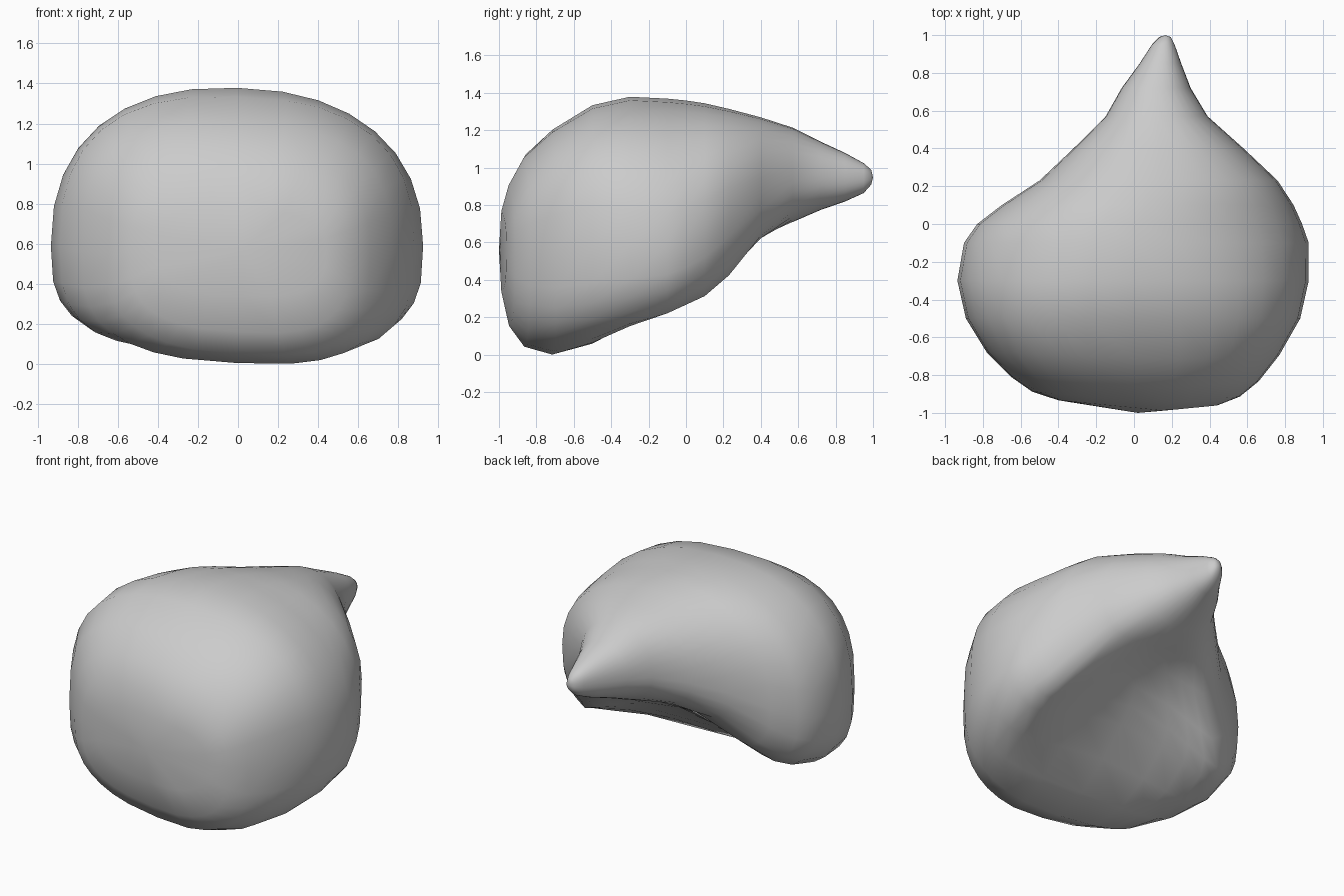
import bpy, bmesh, math

if "Cube" in bpy.data.objects:
    bpy.data.objects.remove(bpy.data.objects["Cube"])

# Cross-sections from front to tip: y, left x, right x, widest z, top z
OUTLINE = [
    (-.988, -.40, .44, .58, .79), (-.95, -.54, .56, .57, .93),
    (-.87, -.65, .66, .56, 1.08), (-.72, -.78, .77, .57, 1.215),
    (-.50, -.89, .88, .60, 1.345), (-.30, -.935, .925, .60, 1.39),
    (-.10, -.90, .925, .60, 1.38), (.00, -.83, .89, .63, 1.37),
    (.10, -.70, .845, .68, 1.355), (.23, -.50, .76, .78, 1.325),
    (.40, -.32, .58, .87, 1.28), (.57, -.15, .39, .93, 1.225),
    (.72, -.065, .30, .95, 1.15), (.85, .03, .25, .955, 1.09),
    (.95, .095, .215, .96, 1.035), (.99, .135, .195, .955, 1.0)]
# Underside height at the left lobe, middle hollow and right lobe
UNDERSIDE = [
    (.36, .35, .34), (.20, .17, .15), (.11, .06, .04), (.06, .015, .00),
    (.06, .08, .02), (.09, .23, .07), (.15, .38, .14), (.20, .46, .19),
    (.32, .53, .23), (.53, .61, .33), (.66, .66, .57), (.74, .72, .72),
    (.795, .785, .785), (.83, .83, .83), (.875, .875, .875), (.92, .92, .92)]
SIDES = 32


def power(v, e):
    return math.copysign(abs(v) ** e, v)


def section(outline, under):
    y, xl, xr, zm, zt = outline
    l, m, r = under
    # boxier towards the front, rounder towards the tip
    front = max(0, min(1, (-y - .2) / .5))
    body = max(0, min(1, (.6 - y) / .6))
    upper, lower = 2.2 + .6 * front, 2.2 + .9 * body
    pts = []
    for i in range(SIDES):
        a = 2 * math.pi * i / SIDES
        e = 2 / (upper if math.sin(a) >= 0 else lower)
        t, s = power(math.cos(a), e), power(math.sin(a), e)
        x = (xl + xr) / 2 + (xr - xl) / 2 * t
        if s >= 0:
            z = zm + (zt - zm) * s - .025 * body * t * s
        else:
            q = max(-1, min(1, t / .79))
            low = m + (r - l) / 2 * q + ((l + r) / 2 - m) * q * q
            z = zm + (zm - low) * s
        # front face bows back away from its foremost point
        bow = max(0, (-y - .5) / .5) * .1 * abs(x - .16)
        pts.append((x, y + bow, z))
    return pts


# Rounded body drawn out into a pointed spout
bm = bmesh.new()
rings = [[bm.verts.new(p) for p in section(o, u)]
         for o, u in zip(OUTLINE, UNDERSIDE)]
for a, b in zip(rings, rings[1:]):
    for i in range(SIDES):
        j = (i + 1) % SIDES
        bm.faces.new((a[i], a[j], b[j], b[i]))
for ring, y in ((rings[0], -1.0), (rings[-1], 1.0)):
    c = bm.verts.new((sum(v.co.x for v in ring) / SIDES, y,
                      sum(v.co.z for v in ring) / SIDES))
    for i in range(SIDES):
        bm.faces.new((ring[i], ring[(i + 1) % SIDES], c))
bmesh.ops.recalc_face_normals(bm, faces=bm.faces)
floor = min(v.co.z for v in bm.verts)
for v in bm.verts:
    v.co.z -= floor
mesh = bpy.data.meshes.new("pointed_body")
bm.to_mesh(mesh)
bm.free()
mesh.shade_smooth()
body = bpy.data.objects.new("pointed_body", mesh)
bpy.context.collection.objects.link(body)
